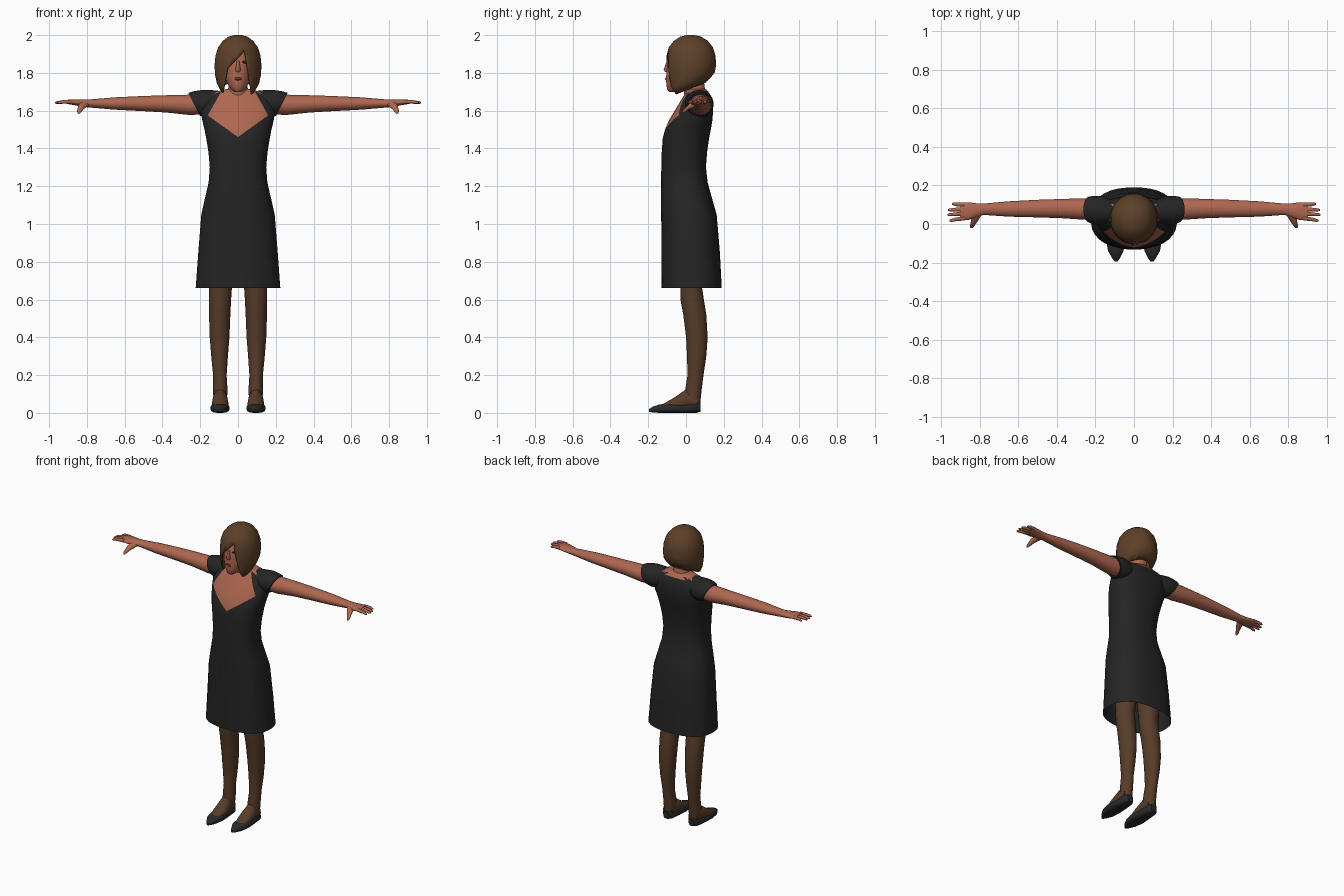
import bpy, bmesh, math
from mathutils import Vector

default = bpy.data.objects.get("Cube")
if default:
    bpy.data.objects.remove(default, do_unlink=True)


def material(name, *rgb):
    mat = bpy.data.materials.new(name)
    mat.use_nodes = True
    mat.diffuse_color = (*rgb, 1)
    mat.node_tree.nodes["Principled BSDF"].inputs["Base Color"].default_value = (*rgb, 1)
    return mat


skin = material("warm skin", .42, .135, .08)
cloth = material("black cloth", .018, .018, .019)
hair_brown = material("brown hair", .11, .052, .022)
tights = material("brown tights", .095, .045, .022)
leather = material("dark leather", .022, .022, .025)
lip_red = material("lip", .25, .06, .04)
eye_dark = material("dark eye", .03, .015, .01)


def loft(name, axis, rings, mats, side=1, n=24, power=2.0, caps=(True, True), edit=None):
    """Skin rings of (position, a_min, a_max, b_min, b_max[, tilt]) along an axis."""
    others = [i for i in range(3) if i != axis]
    bm = bmesh.new()
    loops = []
    for pos, a0, a1, b0, b1, *tilt in rings:
        loop = []
        for k in range(n):
            t = math.tau * (k + .5) / n
            c, s = math.cos(t), math.sin(t)
            c = math.copysign(abs(c) ** (2 / power), c) * (a1 - a0) / 2
            s = math.copysign(abs(s) ** (2 / power), s) * (b1 - b0) / 2
            p = Vector()
            p[axis] = pos + (tilt[0] * s if tilt else 0)
            p[others[0]] = (a0 + a1) / 2 + c
            p[others[1]] = (b0 + b1) / 2 + s
            p.x *= side
            loop.append(bm.verts.new(p))
        loops.append(loop)
    for low, high in zip(loops, loops[1:]):
        for k in range(n):
            j = (k + 1) % n
            bm.faces.new((low[k], low[j], high[j], high[k]))
    for wanted, loop in zip(caps, (loops[0], loops[-1])):
        if wanted:
            bm.faces.new(loop)
    bmesh.ops.recalc_face_normals(bm, faces=bm.faces)
    if edit:
        edit(bm)
    mesh = bpy.data.meshes.new(name)
    bm.to_mesh(mesh)
    bm.free()
    for mat in mats:
        mesh.materials.append(mat)
    obj = bpy.data.objects.new(name, mesh)
    bpy.context.collection.objects.link(obj)
    bpy.ops.object.select_all(action="DESELECT")
    obj.select_set(True)
    bpy.context.view_layer.objects.active = obj
    bpy.ops.object.shade_smooth_by_angle(angle=math.radians(50))
    return obj


def centred(rows):
    """Rings symmetric in x, from (z, half width, y_min, y_max[, tilt])."""
    return [(z, -w, w, *rest) for z, w, *rest in rows]


def cut(bm, point, normal):
    bmesh.ops.bisect_plane(bm, geom=bm.verts[:] + bm.edges[:] + bm.faces[:],
                           plane_co=point, plane_no=normal, dist=1e-5)


def cut_line(bm, a, b):
    """Cut along a line drawn in the front (x, z) plane."""
    cut(bm, (a[0], 0, a[1]), (b[1] - a[1], 0, a[0] - b[0]))


# Dress and the bare chest inside its heart-shaped neckline
def neckline(bm):
    point, corner, top = (0, 1.46), (.16, 1.575), (.09, 1.7)
    for s in (1, -1):
        cut_line(bm, (0, point[1]), (s * corner[0], corner[1]))
        cut_line(bm, (s * corner[0], corner[1]), (s * top[0], top[1]))
    cut(bm, (0, .06, 0), (0, 1, 0))
    v_slope = (corner[1] - point[1]) / corner[0]
    side_slope = (corner[0] - top[0]) / (top[1] - corner[1])
    for f in bm.faces:
        c = f.calc_center_median()
        x = abs(c.x)
        inside = c.z > point[1] + v_slope * x and x < corner[0] - side_slope * (c.z - corner[1])
        f.material_index = int((c.y < .06 and inside) or c.z > 1.697)


loft("dress", 2, centred([
    (.66, .225, -.13, .19), (.85, .211, -.13, .18), (1.05, .195, -.132, .163),
    (1.13, .177, -.133, .14), (1.22, .156, -.133, .115), (1.3, .15, -.131, .106),
    (1.38, .157, -.129, .112), (1.45, .168, -.124, .122), (1.5, .178, -.112, .132),
    (1.55, .19, -.09, .14), (1.6, .198, -.06, .144), (1.65, .19, -.03, .14),
    (1.69, .15, -.005, .125), (1.705, .1, .005, .115), (1.715, .06, .01, .105)]),
    [cloth, skin], n=32, power=2.4, caps=(False, True), edit=neckline)

# Neck, head and face
loft("neck", 2, centred([(1.66, .07, -.01, .115), (1.72, .052, -.01, .1),
                         (1.8, .05, -.03, .09)]), [skin])
loft("head", 2, centred([
    (1.7, .02, -.09, -.04), (1.712, .036, -.1, 0), (1.74, .055, -.105, .04),
    (1.78, .07, -.106, .08), (1.85, .08, -.1, .11), (1.91, .08, -.086, .12),
    (1.95, .06, -.05, .09)]), [skin])
loft("nose", 2, centred([(1.865, .007, -.103, -.08), (1.816, .014, -.119, -.08),
                         (1.804, .011, -.11, -.08)]), [skin], n=12)
loft("lips", 1, [(-.11, -.014, .014, 1.764, 1.774), (-.102, -.022, .022, 1.759, 1.778)],
     [lip_red], n=12)
for s, label in ((1, "left"), (-1, "right")):
    loft(label + "_eye", 1, [(-.096, .022, .042, 1.852, 1.86), (-.088, .018, .046, 1.849, 1.863)],
         [eye_dark], side=s, n=12)


# Bobbed hair with a swept fringe opened around the face
def face_opening(bm):
    part, fringe, jaw_r, jaw_l = (.035, 1.915), (-.055, 1.825), (-.08, 1.7), (.07, 1.7)
    for a, b in ((part, fringe), (fringe, jaw_r), (part, jaw_l)):
        cut_line(bm, a, b)

    def along(a, b, z):
        return a[0] + (b[0] - a[0]) * (z - a[1]) / (b[1] - a[1])

    gone = []
    for f in bm.faces:
        c = f.calc_center_median()
        left_end = along(part, jaw_l, c.z)
        right_end = along(part, fringe, c.z) if c.z > fringe[1] else along(fringe, jaw_r, c.z)
        if c.y < -.01 and c.z < part[1] and right_end < c.x < left_end:
            gone.append(f)
    bmesh.ops.delete(bm, geom=gone, context="FACES")


hair = loft("hair", 2, centred([
    (2, .02, .005, .045), (1.992, .05, -.03, .08), (1.97, .08, -.064, .116),
    (1.935, .106, -.092, .143), (1.89, .12, -.104, .157), (1.84, .125, -.106, .16),
    (1.79, .122, -.104, .153, .1), (1.75, .113, -.1, .135, .25), (1.71, .092, -.09, .105, .4)]),
    [hair_brown], n=32, caps=(True, False), edit=face_opening)
shell = hair.modifiers.new("thickness", "SOLIDIFY")
shell.thickness = .006

for s, label in ((1, "left"), (-1, "right")):
    # Cap sleeve, arm and hand
    loft(label + "_sleeve", 0, [
        (.09, .01, .115, 1.59, 1.708, .3), (.16, -.005, .145, 1.57, 1.71, .4),
        (.2, -.005, .147, 1.565, 1.704, .45), (.232, .008, .142, 1.572, 1.695, .5)],
        [cloth], side=s)
    loft(label + "_arm", 0, [
        (.15, .02, .13, 1.58, 1.69), (.26, .022, .134, 1.577, 1.685),
        (.38, .03, .13, 1.59, 1.682), (.5, .034, .126, 1.597, 1.678),
        (.65, .038, .118, 1.605, 1.671), (.78, .047, .106, 1.616, 1.66),
        (.82, .035, .108, 1.62, 1.66), (.86, .02, .113, 1.628, 1.66),
        (.9, .018, .112, 1.635, 1.658)], [skin], side=s)
    for finger, root, y, tip in (("index", .03, .018, .958), ("middle", .054, .048, .968),
                                 ("ring", .077, .073, .965), ("little", .1, .104, .945)):
        loft(f"{label}_{finger}_finger", 0, [
            (.88, root - .012, root + .012, 1.636, 1.658),
            (.925, (root + y) / 2 - .01, (root + y) / 2 + .01, 1.637, 1.656),
            (tip - .008, y - .008, y + .008, 1.636, 1.65),
            (tip, y - .004, y + .004, 1.638, 1.646)], [skin], side=s, n=10)
    loft(label + "_thumb", 1, [
        (.055, .785, .84, 1.62, 1.655), (.015, .81, .847, 1.605, 1.635),
        (-.012, .829, .852, 1.588, 1.607), (-.022, .837, .849, 1.583, 1.593)],
        [skin], side=s, n=12)

    # Leg, foot and pointed flat shoe
    loft(label + "_leg", 2, [
        (.92, .012, .165, -.06, .12), (.66, .032, .155, -.03, .086),
        (.6, .036, .155, -.03, .095), (.52, .04, .154, -.015, .108),
        (.4, .045, .15, 0, .115), (.3, .053, .142, .005, .108),
        (.2, .06, .132, .008, .093), (.12, .055, .132, -.005, .083),
        (.04, .06, .13, 0, .074)], [tights], side=s)
    loft(label + "_foot", 1, [
        (.06, .06, .13, .01, .1), (0, .055, .134, .01, .125),
        (-.06, .05, .138, .01, .083), (-.13, .06, .13, .01, .042)], [tights], side=s)
    loft(label + "_shoe", 1, [
        (.078, .075, .115, .006, .055), (.055, .056, .134, 0, .06),
        (-.02, .05, .14, 0, .045), (-.08, .045, .146, 0, .05),
        (-.14, .054, .135, 0, .045), (-.178, .073, .113, .002, .032),
        (-.195, .085, .1, .006, .02)], [leather], side=s, power=2.8)
